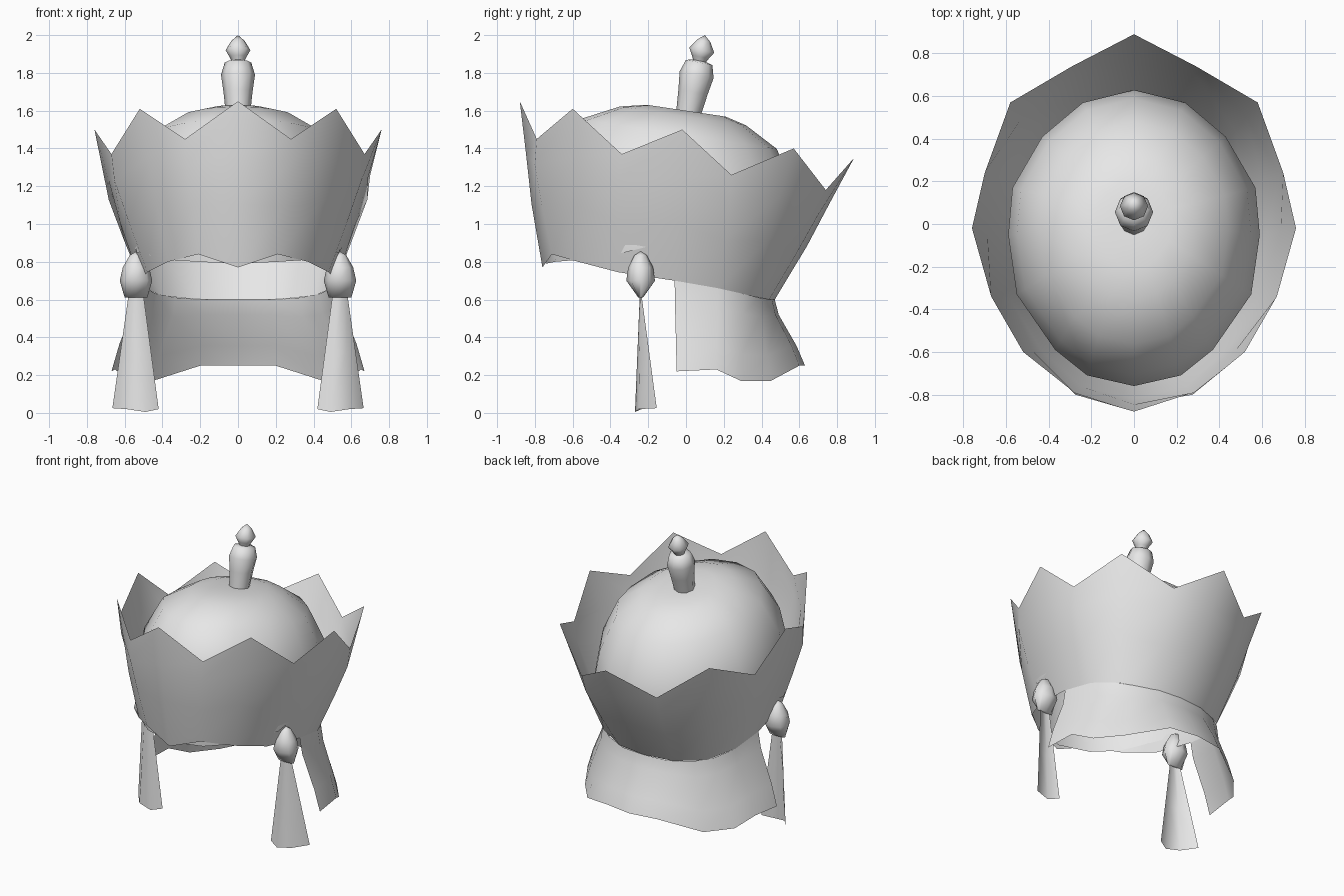
import bpy, bmesh, math
from mathutils import Vector

if "Cube" in bpy.data.objects:
    bpy.data.objects.remove(bpy.data.objects["Cube"])

grey = bpy.data.materials.new("plain_grey")
grey.diffuse_color = (0.8, 0.8, 0.8, 1)
grey.use_nodes = True
grey.node_tree.nodes["Principled BSDF"].inputs["Base Color"].default_value = grey.diffuse_color


def loft(name, rows, closed=True, flip=False):
    """Skin a stack of equal-length point rows into one smooth surface."""
    bm = bmesh.new()
    grid = [[bm.verts.new(p) for p in row] for row in rows]
    n = len(rows[0])
    for a, b in zip(grid, grid[1:]):
        for i in range(n if closed else n - 1):
            j = (i + 1) % n
            quad = (a[i], a[j], b[j], b[i])
            bm.faces.new(quad[::-1] if flip else quad)
    bmesh.ops.remove_doubles(bm, verts=bm.verts, dist=0.0005)
    for f in bm.faces:
        f.smooth = True
    me = bpy.data.meshes.new(name)
    bm.to_mesh(me)
    bm.free()
    me.materials.append(grey)
    ob = bpy.data.objects.new(name, me)
    bpy.context.collection.objects.link(ob)
    return ob


def full_ring(half):
    """Front-to-back half outline completed on the other side."""
    return [Vector(p) for p in half] + [Vector((-x, y, z)) for x, y, z in half[-2:0:-1]]


def oval(cy, z, rx, ry, cx=0, tilt=0, n=8):
    pts = []
    for i in range(n):
        a = 2 * math.pi * i / n
        dy = ry * math.sin(a)
        pts.append((cx + rx * math.cos(a), cy + dy, z - tilt * dy))
    return pts


# Crown band: zigzag rim above, sloping lower edge below
rim = [(0, -.88, 1.65), (.28, -.79, 1.45), (.52, -.60, 1.61), (.67, -.34, 1.37), (.76, -.02, 1.5),
       (.70, .24, 1.26), (.58, .57, 1.4), (.29, .74, 1.18), (0, .89, 1.35)]
waist = [(0, -.76, .77), (.21, -.71, .84), (.37, -.57, .80), (.48, -.36, .745), (.52, -.06, .70),
         (.50, .17, .66), (.40, .34, .62), (.21, .44, .60), (0, .47, .60)]


def band_row(t_peak, t_valley, bulge_peak, bulge_valley):
    row = []
    for i, (top, low) in enumerate(zip(rim, waist)):
        t, b = (t_valley, bulge_valley) if i % 2 else (t_peak, bulge_peak)
        p = Vector(top).lerp(Vector(low), t)
        out = Vector((p.x, p.y, 0)).normalized()
        row.append(p + out * b)
    return row


band = [rim, band_row(.32, .22, .005, .03), band_row(.62, .58, .012, .02), waist]
loft("crown_band", [full_ring(r) for r in band], flip=True)

# Domed cap inside the band, running down to the lower edge
outline = [(0, -.76), (.22, -.71), (.37, -.59), (.55, -.33), (.59, -.05),
           (.57, .17), (.43, .41), (.24, .57), (0, .63)]
hem = [.79, .80, .81, .85, .92, .90, .87, .87, .88]
cy = .03
cap = []
for s, base in [(0, 1.60), (.1, 1.60), (.3, 1.60), (.48, 1.57), (.75, 1.47), (.93, 1.25), (1, 1.03)]:
    ring = []
    for x, y in outline:
        py = cy + (y - cy) * s
        ring.append((x * s, py, base - .15 * py))
    cap.append(full_ring(ring))
cap.append(full_ring([(x * .975, cy + (y - cy) * .975, z) for (x, y), z in zip(outline, hem)]))
loft("domed_cap", cap, flip=True)

# Flared neck guard around the back
guard_top = [(.52, -.06, .70), (.50, .17, .66), (.43, .305, .63), (.33, .385, .61),
             (.17, .455, .60), (0, .47, .60)]
guard_hem = [(.67, -.05, .22), (.65, .16, .23), (.58, .29, .17), (.45, .45, .17),
             (.20, .60, .25), (0, .63, .25)]


def guard_row(t_xy, t_z):
    half = []
    for (ax, ay, az), (bx, by, bz) in zip(guard_top, guard_hem):
        half.append((ax + (bx - ax) * t_xy, ay + (by - ay) * t_xy, az + (bz - az) * t_z))
    return half + [(-x, y, z) for x, y, z in half[-2::-1]]


loft("neck_guard", [guard_row(*t) for t in [(0, 0), (.13, .23), (.72, .7), (1, 1)]],
     closed=False, flip=True)


# Leaning finial: tapered stalk and pointed bead
def lean(z):
    return .012 + (z - 1.58) * .21


stalk = [(1.56, .062), (1.70, .077), (1.79, .09), (1.855, .07), (1.865, .03)]
bead = [(1.855, .03), (1.885, .045), (1.92, .066), (1.97, .035), (2.0, 0)]
for name, profile in [("finial_stalk", stalk), ("finial_bead", bead)]:
    loft(name, [oval(lean(z), z, r, r, tilt=.2) for z, r in profile])

# Side tassels: a bead over a flat, slightly curved strip
tassel_bead = [(.61, 0, 0), (.61, .06, .012), (.70, .086, .076), (.77, .07, .066),
               (.835, .033, .033), (.855, 0, 0)]
strip_top = [(.50, -.24, .62), (.527, -.245, .62), (.555, -.242, .62), (.58, -.235, .62)]
strip_end = [(.42, -.235, .02), (.49, -.27, .005), (.59, -.25, .02), (.665, -.155, .025)]
for side, word in [(1, "right"), (-1, "left")]:
    loft(word + "_tassel_bead", [oval(-.24, z, rx, ry, cx=.54 * side) for z, rx, ry in tassel_bead])
    rows = []
    for t in (0, .5, 1):
        row = [Vector(a).lerp(Vector(b), t) for a, b in zip(strip_top, strip_end)]
        rows.append([(p.x * side, p.y, max(p.z, 0)) for p in row])
    loft(word + "_tassel_strip", rows, closed=False, flip=side > 0)
